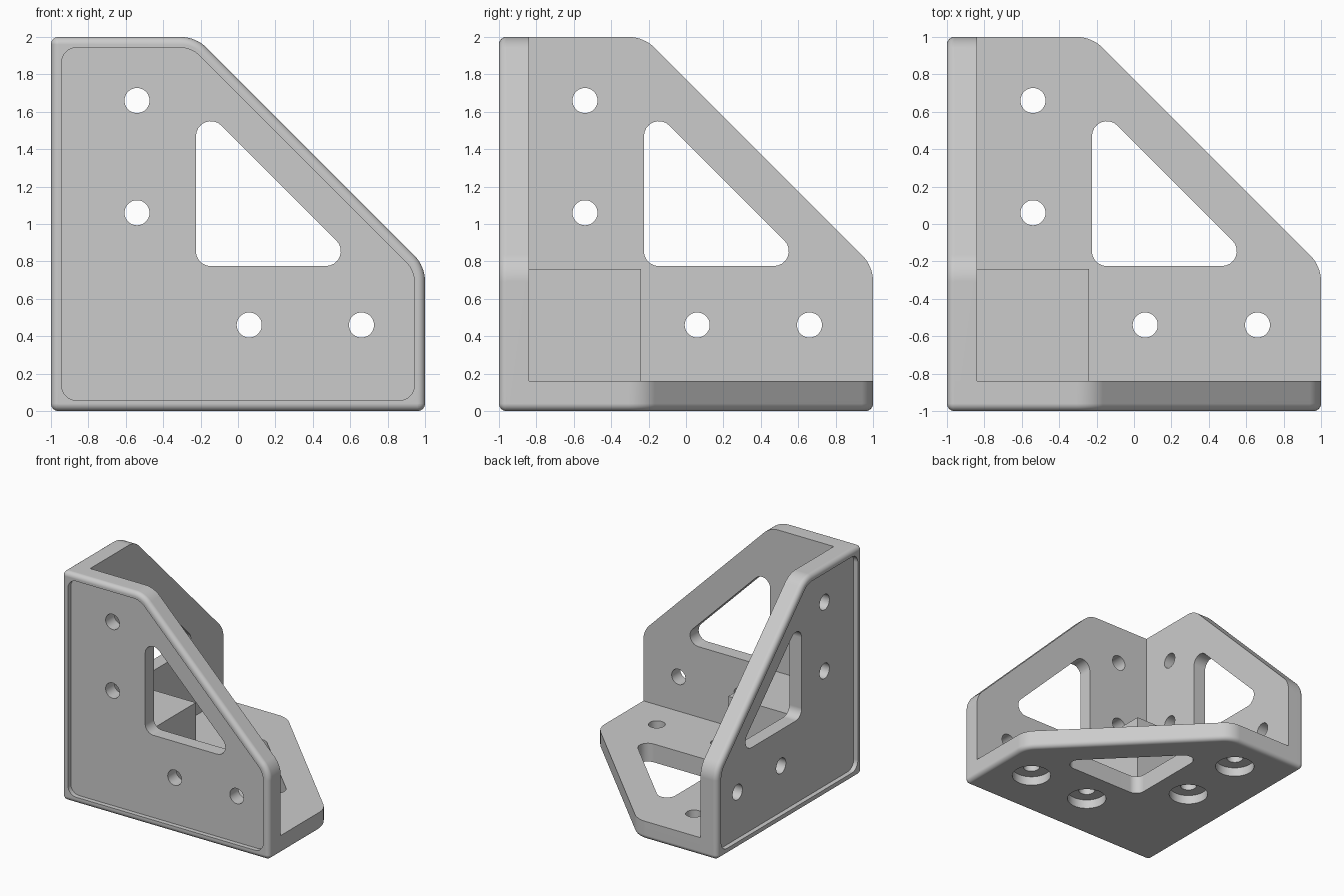
import bpy, bmesh, math
from mathutils import Vector

cube = bpy.data.objects.get("Cube")
if cube:
    bpy.data.objects.remove(cube, do_unlink=True)

THICK, ROUND, RECESS = 0.16, 0.04, 0.04
OUTLINE = [(-1, -1), (1, -1), (1, -0.225), (-0.225, 1), (-1, 1)]
WINDOW = [(-0.225, -0.225), (0.663, -0.225), (-0.225, 0.663)]
HOLES = [(-0.54, 0.66), (-0.54, 0.06), (0.06, -0.54), (0.66, -0.54)]

# Plate coordinates: u, v across the plate, d inward from its outer face
PLACE = {
    "front_plate": lambda u, v, d: (u, d - 1, v + 1),
    "right_plate": lambda u, v, d: (d - 1, u, v + 1),
    "base_plate": lambda u, v, d: (u, v, d),
}

grey = bpy.data.materials.new("plain_grey")
grey.use_nodes = True
grey.diffuse_color = (0.6, 0.6, 0.6, 1)
grey.node_tree.nodes["Principled BSDF"].inputs["Base Color"].default_value = (0.6, 0.6, 0.6, 1)


def rounded(corners, radii, inset=0.0, steps=8):
    """Polygon moved inward by inset, each corner filleted by its radius."""
    pts = []
    for i, corner in enumerate(corners):
        here = Vector(corner)
        before = (here - Vector(corners[i - 1])).normalized()
        after = (Vector(corners[(i + 1) % len(corners)]) - here).normalized()
        n1, n2 = Vector((before.y, -before.x)), Vector((after.y, -after.x))
        turn = math.acos(max(-1, min(1, n1.dot(n2))))
        centre = here - (n1 + n2).normalized() * (radii[i] + inset) / math.cos(turn / 2)
        start = math.atan2(n1.y, n1.x)
        for k in range(steps + 1):
            a = start + turn * k / steps
            pts.append(centre + radii[i] * Vector((math.cos(a), math.sin(a))))
    return pts


def circle(centre, radius, n=40):
    return [Vector(centre) + radius * Vector((math.cos(a), math.sin(a)))
            for a in (math.tau * k / n for k in range(n))]


def solid(name, stacks, place):
    """Closed mesh made of stacks; a stack is a list of (outline, depth)."""
    bm = bmesh.new()
    for stack in stacks:
        rings = [[bm.verts.new(place(p.x, p.y, d)) for p in pts] for pts, d in stack]
        bm.faces.new(rings[0])
        bm.faces.new(rings[-1])
        for a, b in zip(rings, rings[1:]):
            for i in range(len(a)):
                bm.faces.new((a[i - 1], a[i], b[i], b[i - 1]))
    bmesh.ops.remove_doubles(bm, verts=bm.verts, dist=1e-5)
    bmesh.ops.recalc_face_normals(bm, faces=bm.faces)
    mesh = bpy.data.meshes.new(name)
    bm.to_mesh(mesh)
    bm.free()
    mesh.materials.append(grey)
    obj = bpy.data.objects.new(name, mesh)
    bpy.context.collection.objects.link(obj)
    return obj


def prism(pts, d0, d1):
    return [(pts, d0), (pts, d1)]


def activate(obj):
    bpy.ops.object.select_all(action="DESELECT")
    obj.select_set(True)
    bpy.context.view_layer.objects.active = obj


# Three matching plates, rounded around their outer faces
corner_radii = [ROUND, ROUND, 0.2, 0.2, ROUND]
layers = []
for k in range(7):
    a = math.pi / 2 * k / 6
    inset = ROUND * (1 - math.sin(a))
    layers.append((rounded(OUTLINE, [r - inset for r in corner_radii], inset),
                   ROUND * (1 - math.cos(a))))
layers.append((layers[-1][0], THICK))
plates = {name: solid(name, [layers], place) for name, place in PLACE.items()}

# Cutters: window and bolt holes everywhere
cutters = []
for name, place in PLACE.items():
    stacks = [prism(rounded(WINDOW, [0.08] * 3), -0.1, 0.3)]
    stacks += [prism(circle(h, 0.067), -0.1, 0.3) for h in HOLES]
    cutters.append((solid(name + "_openings", stacks, place), [name]))

# Shallow recesses on the upright plates also reach into their neighbours
recess = rounded(OUTLINE, [0.08, 0.08, 0.15, 0.15, 0.08], 0.057)
for name in ("front_plate", "right_plate"):
    cutter = solid(name + "_recess", [prism(recess, -0.1, RECESS)], PLACE[name])
    cutters.append((cutter, list(plates)))

# Bolt head seats under the base
seats = solid("base_seats", [prism(circle(h, 0.16), -0.1, 0.08) for h in HOLES],
              PLACE["base_plate"])
cutters.append((seats, ["base_plate"]))

for cutter, targets in cutters:
    cutter.hide_render = True
    for name in targets:
        activate(plates[name])
        mod = plates[name].modifiers.new("cut", "BOOLEAN")
        mod.operation, mod.solver, mod.object = "DIFFERENCE", "EXACT", cutter
        bpy.ops.object.modifier_apply(modifier=mod.name)
for cutter, _ in cutters:
    bpy.data.objects.remove(cutter, do_unlink=True)

# Smooth rounding with crisp edges
for plate in plates.values():
    activate(plate)
    bpy.ops.object.shade_smooth_by_angle(angle=math.radians(30))
    mod = plate.modifiers.new("even_shading", "WEIGHTED_NORMAL")
    mod.keep_sharp = True

# Solid block filling the inner corner
square = [Vector(p) for p in ((-0.86, -0.86), (-0.24, -0.86), (-0.24, -0.24), (-0.86, -0.24))]
solid("corner_block", [prism(square, 0.14, 0.76)], PLACE["base_plate"])
